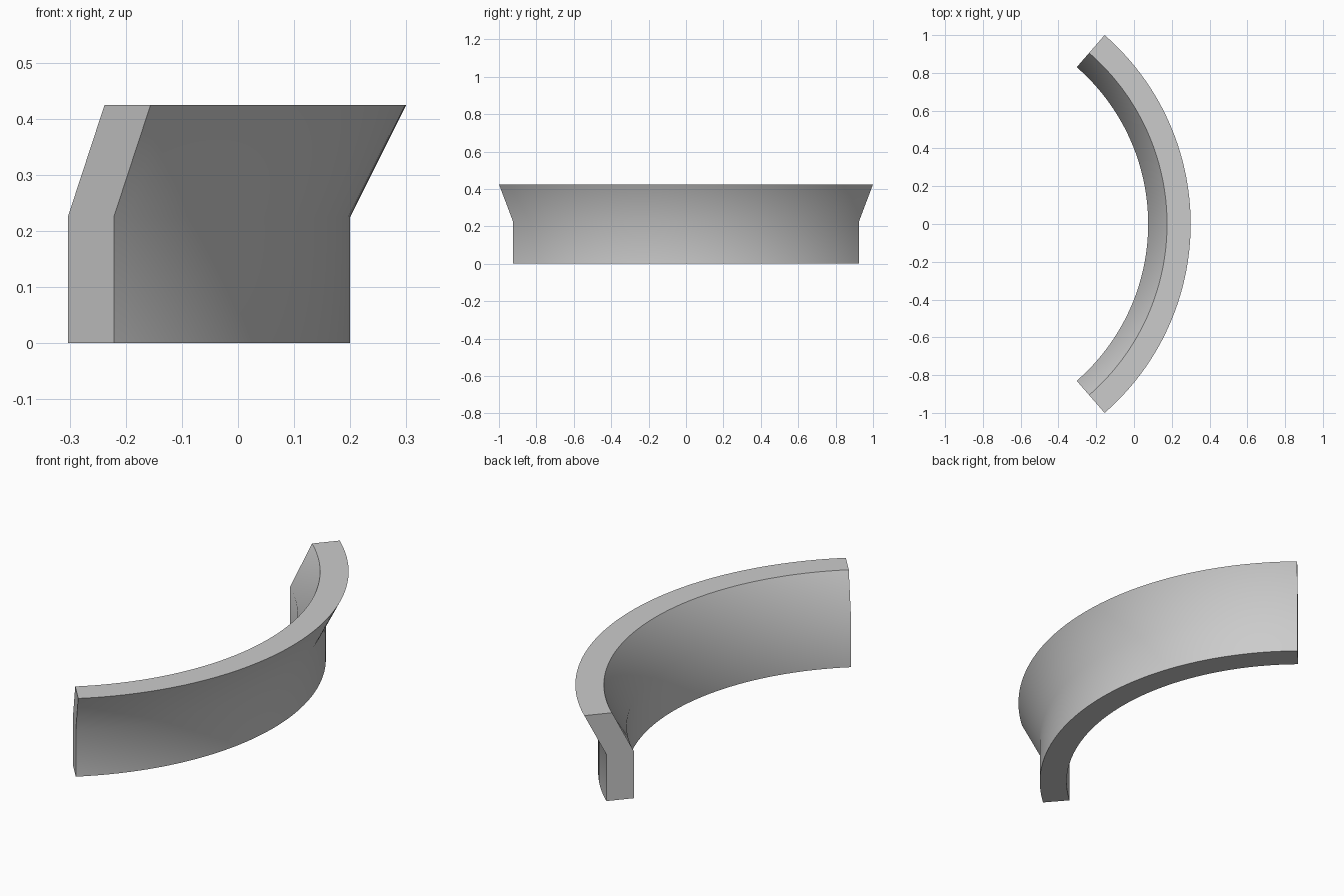
import bpy, bmesh, math

cube = bpy.data.objects.get("Cube")
if cube:
    bpy.data.objects.remove(cube, do_unlink=True)

# Plain grey material
grey = bpy.data.materials.new("light_grey")
grey.use_nodes = True
colour = (0.6, 0.6, 0.6, 1)
grey.diffuse_color = colour
grey.node_tree.nodes["Principled BSDF"].inputs["Base Color"].default_value = colour

# Cross-section as (radius, height): upright wall with an outward-leaning top
PROFILE = [(1.1, 0), (1.225, 0), (1.225, 0.225),
           (1.325, 0.425), (1.2, 0.425), (1.1, 0.225)]
CENTRE_X = -1.025
HALF_ANGLE = math.radians(49)
SEGMENTS = 64

# Sweep the cross-section along the arc
bm = bmesh.new()
rings = []
for i in range(SEGMENTS + 1):
    a = HALF_ANGLE * (2 * i / SEGMENTS - 1)
    rings.append([bm.verts.new((CENTRE_X + r * math.cos(a), r * math.sin(a), z))
                  for r, z in PROFILE])
n = len(PROFILE)
for a, b in zip(rings, rings[1:]):
    for j in range(n):
        k = (j + 1) % n
        bm.faces.new((a[j], a[k], b[k], b[j]))

# End caps, split at the bend so each half is a clean quad
for ring in (rings[0], rings[-1]):
    bm.faces.new((ring[0], ring[1], ring[2], ring[5]))
    bm.faces.new((ring[5], ring[2], ring[3], ring[4]))
bmesh.ops.recalc_face_normals(bm, faces=bm.faces)

mesh = bpy.data.meshes.new("curved_wall")
bm.to_mesh(mesh)
bm.free()
mesh.materials.append(grey)
wall = bpy.data.objects.new("curved_wall", mesh)
bpy.context.collection.objects.link(wall)

# Smooth sides with sharp rims and ends
bpy.ops.object.select_all(action='DESELECT')
wall.select_set(True)
bpy.context.view_layer.objects.active = wall
bpy.ops.object.shade_smooth_by_angle(angle=math.radians(30))
